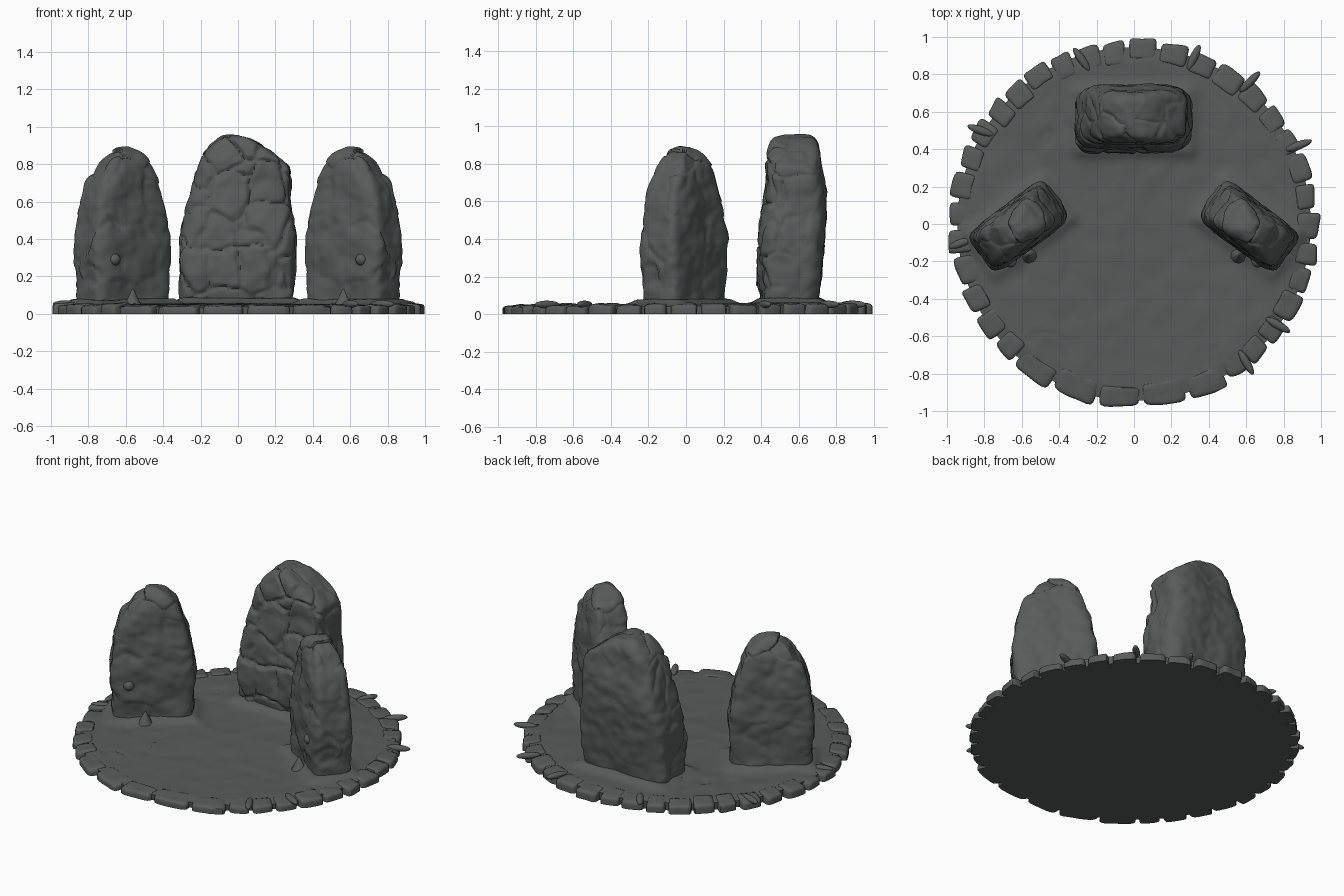
import bpy, bmesh, math, random
from mathutils import Vector, Matrix, noise

if "Cube" in bpy.data.objects:
    bpy.data.objects.remove(bpy.data.objects["Cube"])

random.seed(7)
stone = bpy.data.materials.new("dark grey stone")
stone.diffuse_color = (0.098, 0.106, 0.102, 1)
stone.use_nodes = True
stone.node_tree.nodes["Principled BSDF"].inputs["Base Color"].default_value = stone.diffuse_color


def finish(bm, name, angle=50):
    bmesh.ops.recalc_face_normals(bm, faces=bm.faces)
    me = bpy.data.meshes.new(name)
    bm.to_mesh(me)
    bm.free()
    me.materials.append(stone)
    ob = bpy.data.objects.new(name, me)
    bpy.context.collection.objects.link(ob)
    bpy.ops.object.select_all(action='DESELECT')
    ob.select_set(True)
    bpy.context.view_layer.objects.active = ob
    bpy.ops.object.shade_smooth_by_angle(angle=math.radians(angle))
    return ob


def loft(bm, rings):
    """Skin closed rings of points and cap both ends."""
    vs = [[bm.verts.new(p) for p in r] for r in rings]
    n = len(vs[0])
    for a, b in zip(vs, vs[1:]):
        for i in range(n):
            j = (i + 1) % n
            bm.faces.new((a[i], a[j], b[j], b[i]))
    bm.faces.new(vs[0][::-1])
    bm.faces.new(vs[-1])


def section(prof, t):
    """Smoothly interpolate a profile row; t runs over row indices."""
    i = min(int(t), len(prof) - 2)
    f = t - i
    p = [prof[max(0, min(len(prof) - 1, i + k))] for k in (-1, 0, 1, 2)]
    return [0.5 * (2 * b + (c - a) * f + (2 * a - 5 * b + 4 * c - d) * f * f
                   + (3 * b - a - 3 * c + d) * f ** 3) for a, b, c, d in zip(*p)]


def standing_stone(prof, segs, steps, power):
    """Loft rounded-rectangle sections (z, xmin, xmax, ymin, ymax)."""
    rings = []
    total = (len(prof) - 1) * steps
    for k in range(total + 1):
        z, x0, x1, y0, y1 = section(prof, k / steps)
        ring = []
        for i in range(segs):
            a = 2 * math.pi * i / segs
            c, s = math.cos(a), math.sin(a)
            r = (abs(c) ** power + abs(s) ** power) ** (-1 / power)
            ring.append(((x0 + x1) / 2 + r * c * (x1 - x0) / 2,
                         (y0 + y1) / 2 + r * s * (y1 - y0) / 2, z))
        rings.append(ring)
    bm = bmesh.new()
    loft(bm, rings)
    bm.normal_update()
    return bm


def roughen(bm, amp, freq, crack, cell, front_only):
    """Dent the surface and carve cracks between stone-like cells."""
    moves = []
    for v in bm.verts:
        p = v.co
        d = amp * noise.noise(p * freq) + amp * 0.5 * noise.noise(p * freq * 2.7)
        if crack:
            q = p + 0.03 * noise.noise_vector(p * 9)
            dist, pts = noise.voronoi(q * cell)
            w = 1.0 if not front_only else max(0.15, min(1, 0.4 - v.normal.y))
            d += w * (0.014 * noise.noise(pts[0] * 3.1)
                      - crack * max(0, 1 - (dist[1] - dist[0]) / 0.16))
        moves.append(v.normal * d)
    for v, m in zip(bm.verts, moves):
        v.co += m


# Central cracked stone
centre = [(0.02, -.30, .285, .41, .70), (0.12, -.315, .295, .395, .71),
          (0.28, -.315, .305, .385, .725), (0.42, -.31, .31, .39, .735),
          (0.55, -.28, .285, .41, .745), (0.68, -.245, .28, .43, .74),
          (0.79, -.215, .275, .43, .72), (0.86, -.18, .195, .44, .71),
          (0.915, -.125, .105, .455, .695), (0.942, -.09, .05, .48, .66),
          (0.957, -.04, .0, .53, .60)]
bm = standing_stone(centre, 150, 12, 5)
roughen(bm, 0.014, 6, 0.017, 5.5, True)
finish(bm, "central_stone", 60)

# Two mirrored side stones, turned to face the middle
side = [(z, -l, l, -t, t) for z, l, t in
        [(0.02, .243, .125), (0.15, .25, .13), (0.3, .255, .133), (0.42, .253, .132),
         (0.55, .235, .125), (0.68, .20, .113), (0.77, .155, .10),
         (0.83, .105, .08), (0.865, .06, .055), (0.882, .02, .025)]]
TURN = math.radians(-36)
PLACE = Matrix.Translation((0.617, -0.013, 0)) @ Matrix.Rotation(TURN, 4, 'Z')
UNPLACE = PLACE.inverted()
for sx, name in ((1, "right_stone"), (-1, "left_stone")):
    bm = standing_stone(side, 110, 10, 6)
    roughen(bm, 0.013, 7, 0.004, 5, False)
    bmesh.ops.transform(bm, matrix=PLACE, verts=bm.verts)
    # knob on the front face
    bmesh.ops.create_icosphere(bm, subdivisions=3, radius=0.033,
                               matrix=PLACE @ Matrix.Translation((.145, -.125, .29)))
    # small earth spike at the foot
    bmesh.ops.create_cone(bm, segments=10, radius1=0.05, radius2=0.004, depth=0.09, cap_ends=True,
                          matrix=PLACE @ Matrix.Translation((.045, -.155, .088)))
    bmesh.ops.scale(bm, vec=(sx, 1, 1), verts=bm.verts)
    finish(bm, name, 60)


# Ground disc with soft mounds around the stones
def foot_distance(x, y):
    local = UNPLACE @ Vector((abs(x), y, 0))
    ds = []
    for px, py, hx, hy in ((local.x, local.y, .24, .12), (x, y - .55, .29, .15)):
        ds.append(math.hypot(max(0, abs(px) - hx), max(0, abs(py) - hy)))
    return min(ds)


def ground(x, y):
    p = Vector((x, y, 0.3))
    ridge = abs(noise.noise(p * 4.5 + Vector((3, 1, 0))))
    return (0.053 + 0.007 * y + 0.007 * noise.noise(p * 3) + 0.005 * noise.noise(p * 9)
            - 0.007 * max(0, 1 - ridge / 0.06) * max(0, noise.noise(p * 2.2)) * 2
            + 0.028 * math.exp(-(foot_distance(x, y) / 0.045) ** 2))


SEGS = 200
rings = []
for r in [0.94] + [0.945 - 0.943 * i / 64 for i in range(65)]:
    ring = []
    for i in range(SEGS):
        a = 2 * math.pi * i / SEGS
        x, y = r * math.cos(a), r * math.sin(a)
        ring.append((x, y, ground(x, y) - 0.01 * max(0, (r - 0.88) / 0.065) if rings else 0))
    rings.append(ring)
bm = bmesh.new()
loft(bm, rings)
finish(bm, "ground_disc", 45)

# Template block for the rim: a finely divided cube with rounded edges
block = bmesh.new()
bmesh.ops.create_cube(block, size=2)
bmesh.ops.subdivide_edges(block, edges=block.edges[:], cuts=6, use_grid_fill=True)
block.verts.index_update()
points = [v.co / sum(abs(c) ** 7 for c in v.co) ** (1 / 7) for v in block.verts]
quads = [[v.index for v in f.verts] for f in block.faces]
block.free()

# Ring of rim stones: rounded wedges with gaps
bm = bmesh.new()
angle = -102.0
end = angle + 360
while angle < end - 4:
    low = math.sin(math.radians(angle)) < -0.3
    width = random.uniform(8.3, 10.5) * (1.6 if low and random.random() < 0.4 else 1)
    if end - angle - width < 6:
        width = end - angle
    half = math.radians(width / 2 - random.uniform(0.3, 0.8))
    mid = math.radians(angle + width / 2)
    outer = random.uniform(0.978, 0.998)
    inner = random.uniform(0.85, 0.89)
    top = random.uniform(0.050, 0.059) + 0.006 * math.sin(mid)
    tilt = random.uniform(-0.012, 0.012)
    verts = []
    for p in points:
        r = inner + (outer - inner) * (p.y + 1) / 2 + tilt * p.x * (p.y + 1) / 2
        a = mid + half * p.x * (1 - 0.06 * p.y)
        x, y = r * math.cos(a), r * math.sin(a)
        z = -0.03 + (top + 0.03) * (p.z + 1) / 2 - 0.006 * p.y
        z += 0.005 * noise.noise(Vector((x * 14, y * 14, z * 8)))
        k = min(1 + 0.008 * noise.noise(Vector((x * 11, y * 11, 5))), 1 / r)
        verts.append(bm.verts.new((x * k, y * k, max(0, z))))
    for q in quads:
        bm.faces.new([verts[i] for i in q])
    angle += width
finish(bm, "rim_stones", 50)

# Root-like slivers lying across the rim
bm = bmesh.new()
for x, y, turn in ((-.28, .88, 125), (.32, .89, 65), (.62, .76, 45), (.88, .42, 20),
                   (-.82, .5, 160), (.77, -.54, -30), (.6, -.74, -60), (-.92, -.1, 200)):
    m = (Matrix.Translation((x, y, 0.052)) @ Matrix.Rotation(math.radians(turn), 4, 'Z')
         @ Matrix.Diagonal((0.075, 0.022, 0.02, 1)))
    bmesh.ops.create_icosphere(bm, subdivisions=3, radius=1, matrix=m)
finish(bm, "rim_slivers", 60)
